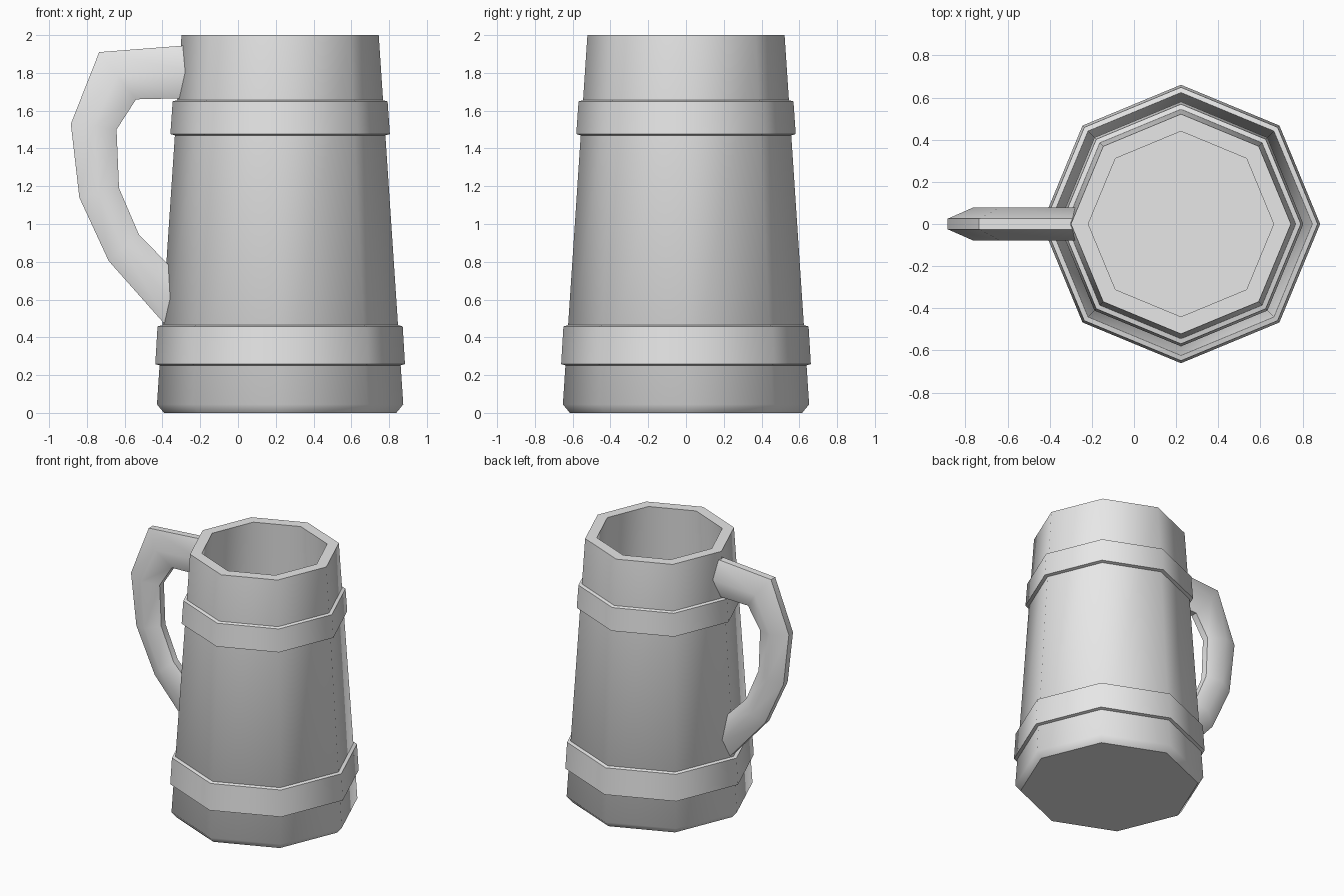
import bpy, bmesh
from math import cos, sin, pi, radians

cube = bpy.data.objects.get("Cube")
if cube:
    bpy.data.objects.remove(cube)

SIDES = 8
CENTRE_X = 0.223

grey = bpy.data.materials.new("plain grey")
grey.use_nodes = True
grey.diffuse_color = (0.8, 0.8, 0.8, 1)
grey.node_tree.nodes["Principled BSDF"].inputs["Base Color"].default_value = (0.8, 0.8, 0.8, 1)


def finish(bm, name, angle):
    bmesh.ops.recalc_face_normals(bm, faces=bm.faces)
    mesh = bpy.data.meshes.new(name)
    bm.to_mesh(mesh)
    bm.free()
    mesh.materials.append(grey)
    obj = bpy.data.objects.new(name, mesh)
    bpy.context.collection.objects.link(obj)
    bpy.ops.object.select_all(action="DESELECT")
    obj.select_set(True)
    bpy.context.view_layer.objects.active = obj
    bpy.ops.object.shade_smooth_by_angle(angle=radians(angle))
    return obj


def bridge(bm, a, b):
    for i in range(len(a)):
        j = (i + 1) % len(a)
        bm.faces.new((a[i], a[j], b[j], b[i]))


def lathe(name, profile, closed, angle):
    """Turn a (radius, height) profile into an eight-sided solid."""
    bm = bmesh.new()
    rings = [[bm.verts.new((CENTRE_X + r * cos(2 * pi * i / SIDES),
                            r * sin(2 * pi * i / SIDES), z))
              for i in range(SIDES)] for r, z in profile]
    for a, b in zip(rings, rings[1:]):
        bridge(bm, a, b)
    if closed:
        bridge(bm, rings[-1], rings[0])
    else:
        bm.faces.new(rings[0])
        bm.faces.new(rings[-1])
    return finish(bm, name, angle)


# Hollow tapered cup: base, chamfer, outer wall, rim, inner wall, floor
lathe("mug_body", [(0.615, 0), (0.652, 0.045), (0.522, 2.0),
                   (0.44, 2.0), (0.54, 0.1)], False, 47)


# Raised bands with slim sloping lips
def band(name, low, high, r_low, r_high):
    lip, sink = 0.008, 0.03
    lathe(name, [(r_low - sink, low), (r_low, low + lip),
                 (r_high, high - lip), (r_high - sink, high)], True, 47)


band("lower_band", 0.25, 0.466, 0.661, 0.649)
band("upper_band", 1.468, 1.657, 0.581, 0.569)

# Handle: hexagonal section, widest midway between outer and inner edges
outer = [(-0.24, 1.948), (-0.735, 1.91), (-0.885, 1.53),
         (-0.84, 1.14), (-0.685, 0.805), (-0.335, 0.41)]
inner = [(-0.24, 1.667), (-0.54, 1.66), (-0.643, 1.50),
         (-0.63, 1.19), (-0.525, 0.945), (-0.33, 0.745)]
NARROW, WIDE = 0.025, 0.078

bm = bmesh.new()
sections = []
for (ox, oz), (ix, iz) in zip(outer, inner):
    mx, mz = (ox + ix) / 2, (oz + iz) / 2
    loop = [(ox, -NARROW, oz), (ox, NARROW, oz), (mx, WIDE, mz),
            (ix, NARROW, iz), (ix, -NARROW, iz), (mx, -WIDE, mz)]
    sections.append([bm.verts.new(p) for p in loop])
for a, b in zip(sections, sections[1:]):
    bridge(bm, a, b)
bm.faces.new(sections[0])
bm.faces.new(sections[-1])
finish(bm, "handle", 52)
